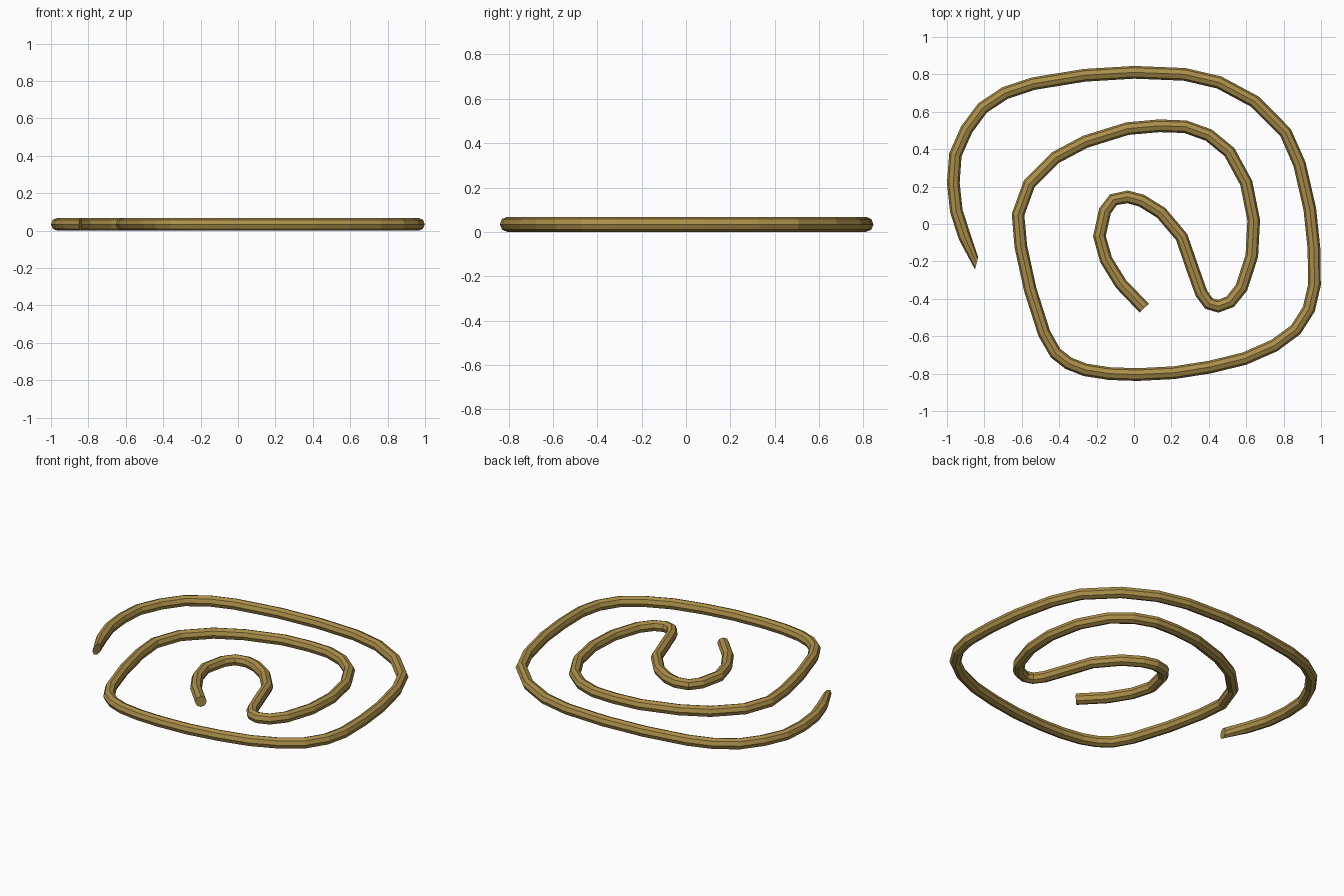
import bpy, bmesh, math
from mathutils import Vector

if "Cube" in bpy.data.objects:
    bpy.data.objects.remove(bpy.data.objects["Cube"])

RADIUS = 0.034
SIDES = 8

# Centre line of the bent rod, from the inner end to the outer end
PATH = [
    (0.055, -0.45), (-0.07, -0.32), (-0.15, -0.19), (-0.185, -0.065), (-0.155, 0.07),
    (-0.11, 0.13), (-0.035, 0.145), (0.04, 0.125), (0.145, 0.06), (0.255, -0.07),
    (0.31, -0.23), (0.36, -0.37), (0.40, -0.425), (0.45, -0.44), (0.515, -0.415),
    (0.575, -0.34), (0.63, -0.17), (0.64, 0.02), (0.60, 0.22), (0.51, 0.385),
    (0.40, 0.475), (0.275, 0.52), (0.135, 0.525), (-0.035, 0.51), (-0.26, 0.44),
    (-0.42, 0.355), (-0.56, 0.215), (-0.62, 0.05), (-0.605, -0.12), (-0.555, -0.35),
    (-0.48, -0.585), (-0.42, -0.69), (-0.35, -0.745), (-0.26, -0.78), (-0.13, -0.80),
    (0.02, -0.805), (0.215, -0.795), (0.405, -0.765), (0.59, -0.72), (0.75, -0.65),
    (0.865, -0.565), (0.935, -0.455), (0.965, -0.325), (0.962, -0.13), (0.94, 0.08),
    (0.885, 0.32), (0.81, 0.49), (0.645, 0.655), (0.455, 0.757), (0.27, 0.80),
    (0.0, 0.811), (-0.265, 0.795), (-0.54, 0.75), (-0.69, 0.70), (-0.81, 0.62),
    (-0.895, 0.505), (-0.955, 0.37), (-0.966, 0.22), (-0.95, 0.07), (-0.905, -0.07),
    (-0.842, -0.21),
]

gold = bpy.data.materials.new("dull gold")
gold.diffuse_color = (0.41, 0.275, 0.068, 1)
gold.use_nodes = True
gold.node_tree.nodes["Principled BSDF"].inputs["Base Color"].default_value = gold.diffuse_color


def sweep(name, path, end_tangent):
    """Octagonal tube along a flat path, with the last ring cut on a slant."""
    pts = [Vector((x, y, RADIUS)) for x, y in path]
    bm = bmesh.new()
    rings = []
    for i, p in enumerate(pts):
        before = (p - pts[i - 1]).normalized() if i else Vector()
        after = (pts[i + 1] - p).normalized() if i < len(pts) - 1 else Vector()
        tangent = (before + after).normalized()
        if i == len(pts) - 1:
            tangent = end_tangent.normalized()
        side = Vector((-tangent.y, tangent.x, 0))
        ring = []
        for k in range(SIDES):
            a = math.tau * k / SIDES
            ring.append(bm.verts.new(p + side * (RADIUS * math.cos(a))
                                     + Vector((0, 0, RADIUS * math.sin(a)))))
        rings.append(ring)
    for a, b in zip(rings, rings[1:]):
        for k in range(SIDES):
            n = (k + 1) % SIDES
            bm.faces.new((a[k], a[n], b[n], b[k]))
    # End caps
    bm.faces.new(rings[0])
    bm.faces.new(rings[-1])
    bmesh.ops.recalc_face_normals(bm, faces=bm.faces)
    mesh = bpy.data.meshes.new(name)
    bm.to_mesh(mesh)
    bm.free()
    mesh.materials.append(gold)
    obj = bpy.data.objects.new(name, mesh)
    bpy.context.collection.objects.link(obj)
    return obj


# Bent rod
sweep("bent_rod", PATH, Vector((0.97, -0.24, 0)))
